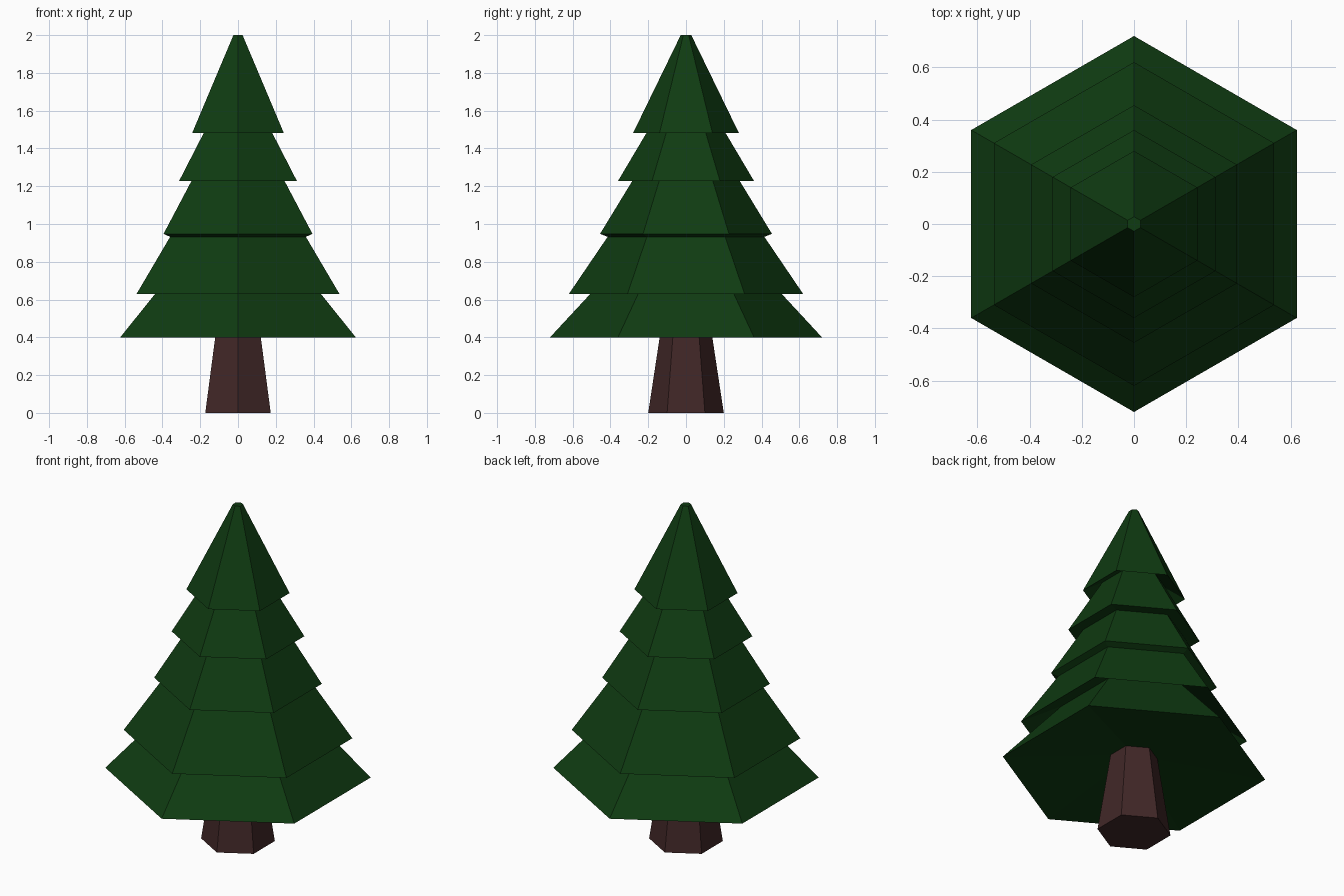
import bpy, bmesh, math

if "Cube" in bpy.data.objects:
    bpy.data.objects.remove(bpy.data.objects["Cube"])

SIDES = 6


def material(name, rgb):
    m = bpy.data.materials.new(name)
    m.diffuse_color = (*rgb, 1.0)
    m.use_nodes = True
    m.node_tree.nodes["Principled BSDF"].inputs["Base Color"].default_value = m.diffuse_color
    return m


def lathe(name, profile, mat, cap_start=False):
    """Spin a (radius, height) profile into a six-sided, flat-faced solid; corners point to +/-y."""
    bm = bmesh.new()
    rings = []
    for r, z in profile:
        angles = [math.pi / 2 + math.tau * i / SIDES for i in range(SIDES)]
        rings.append([bm.verts.new((r * math.cos(a), r * math.sin(a), z)) for a in angles])
    for low, high in zip(rings, rings[1:]):
        for i in range(SIDES):
            j = (i + 1) % SIDES
            bm.faces.new((low[i], low[j], high[j], high[i]))
    bm.faces.new(rings[-1])
    if cap_start:
        bm.faces.new(rings[0][::-1])
    mesh = bpy.data.meshes.new(name)
    bm.to_mesh(mesh)
    bm.free()
    mesh.materials.append(mat)
    obj = bpy.data.objects.new(name, mesh)
    bpy.context.collection.objects.link(obj)
    return obj


green = material("dark green", (0.0048, 0.044, 0.0058))
brown = material("dark brown", (0.052, 0.02, 0.02))

# Trunk, tapering up into the hollow under the lowest branches
lathe("trunk", [(0.20, 0.0), (0.128, 0.475)], brown, cap_start=True)

# Branch tiers: each pair is a wide rim and the narrower top tucked under the next rim
foliage = [
    (0.125, 0.47),                  # hollow underside meets the trunk
    (0.72, 0.40), (0.40, 0.745),    # lowest tier
    (0.62, 0.63), (0.415, 0.932),
    (0.455, 0.948), (0.28, 1.235),
    (0.36, 1.228), (0.175, 1.54),
    (0.28, 1.482), (0.028, 2.0),    # top tier with its small flat tip
]
lathe("foliage", foliage, green)
